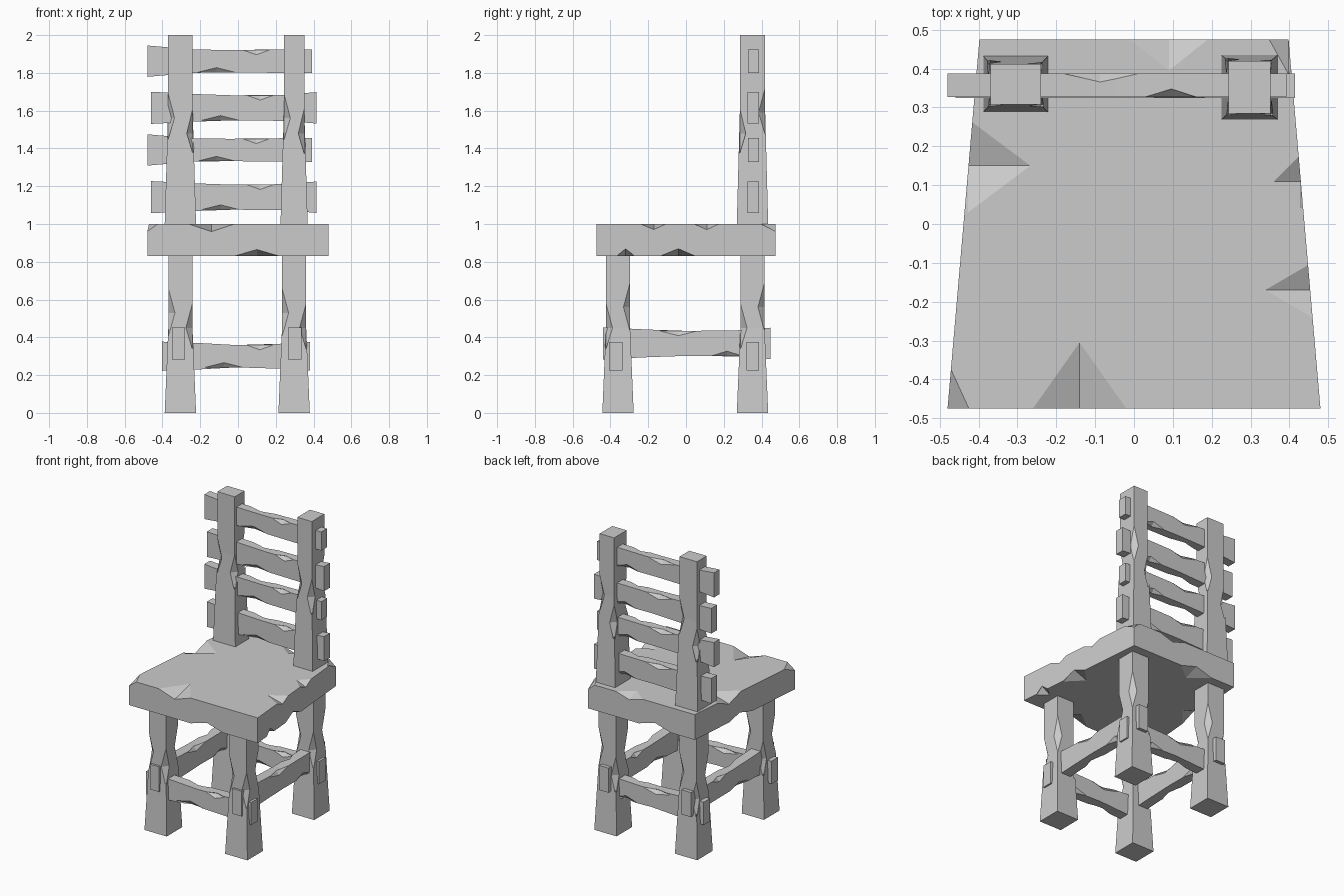
import bpy
import bmesh
from itertools import product
from mathutils import Vector

cube = bpy.data.objects.get("Cube")
if cube:
    bpy.data.objects.remove(cube, do_unlink=True)

grey = bpy.data.materials.new("plain_grey")
grey.use_nodes = True
COLOUR = (0.6, 0.6, 0.6, 1)
grey.diffuse_color = COLOUR
grey.node_tree.nodes["Principled BSDF"].inputs["Base Color"].default_value = COLOUR


def make_object(name, bm):
    bmesh.ops.recalc_face_normals(bm, faces=bm.faces)
    mesh = bpy.data.meshes.new(name)
    bm.to_mesh(mesh)
    bm.free()
    mesh.materials.append(grey)
    obj = bpy.data.objects.new(name, mesh)
    bpy.context.collection.objects.link(obj)
    return obj


def loft(name, axis, stations):
    """Beam along an axis from stations (position, u centre, v centre, u half, v half)."""
    bm = bmesh.new()
    rings = []
    for t, u, v, hu, hv in stations:
        ring = []
        for su, sv in ((-1, -1), (1, -1), (1, 1), (-1, 1)):
            co = [u + su * hu, v + sv * hv]
            co.insert(axis, t)
            ring.append(bm.verts.new(co))
        rings.append(ring)
    bm.faces.new(rings[0])
    bm.faces.new(rings[-1])
    for a, b in zip(rings, rings[1:]):
        for i in range(4):
            j = (i + 1) % 4
            bm.faces.new((a[i], a[j], b[j], b[i]))
    return make_object(name, bm)


def chip(obj, chips):
    """Cut faceted chips: octahedra given as (centre, radii) on the beam edges."""
    bm = bmesh.new()
    for centre, radii in chips:
        tip = {}
        for i, s in product(range(3), (-1, 1)):
            co = Vector(centre)
            co[i] += s * radii[i]
            tip[i, s] = bm.verts.new(co)
        for sx, sy, sz in product((-1, 1), repeat=3):
            bm.faces.new((tip[0, sx], tip[1, sy], tip[2, sz]))
    cutter = make_object("chip_cutter", bm)
    cutter.hide_render = True
    mod = obj.modifiers.new("chips", 'BOOLEAN')
    mod.operation = 'DIFFERENCE'
    mod.solver = 'EXACT'
    mod.use_self = True
    mod.object = cutter
    bpy.context.view_layer.update()
    result = bpy.data.meshes.new_from_object(
        obj.evaluated_get(bpy.context.evaluated_depsgraph_get()))
    obj.modifiers.clear()
    obj.data = result
    bpy.data.objects.remove(cutter, do_unlink=True)


def upright(name, x, y, z0, z1, waist, foot, top, chip_z):
    """Post with a flared foot, narrow above the waist, chipped corners."""
    post = loft(name, 2, [(z0, x, y, *foot), (waist, x, y, *top), (z1, x, y, *top)])
    shift = (0.06, -0.08, -0.02, 0.09)
    chip(post, [((x + sx * top[0], y + sy * top[1], chip_z + dz), (0.035, 0.035, 0.13))
                for (sx, sy), dz in zip(product((-1, 1), repeat=2), shift)])


def rail(name, axis, ends, side, z, thick, heights):
    """Slat waisted in the middle; heights are the half heights along it."""
    a, b = ends
    spots = [a, a + 0.27 * (b - a), (a + b) / 2, b - 0.2 * (b - a), b]
    slat = loft(name, axis, [(t, side, z, thick, h) for t, h in zip(spots, heights)])
    chips = []
    for f, sv, sz, length in ((0.42, -1, -1, 0.1), (0.74, 1, -1, 0.08),
                              (0.45, 1, 1, 0.1), (0.66, -1, 1, 0.07)):
        centre = [side + sv * thick, z + sz * heights[2]]
        centre.insert(axis, a + f * (b - a))
        radii = [0.022, 0.025]
        radii.insert(axis, length)
        chips.append((centre, radii))
    chip(slat, chips)


# Seat: trapezoid slab with chipped edges
TOP, UNDER = 1.0, 0.83
MID = (TOP + UNDER) / 2
seat = loft("seat", 1, [(-0.475, 0, MID, 0.48, 0.085), (0.475, 0, MID, 0.398, 0.085)])
chip(seat, [
    ((-0.14, -0.475, TOP), (0.12, 0.17, 0.04)),
    ((-0.48, -0.475, TOP), (0.055, 0.12, 0.04)),
    ((-0.427, 0.15, TOP), (0.16, 0.12, 0.045)),
    ((0.458, -0.17, TOP), (0.12, 0.07, 0.03)),
    ((0.43, 0.11, TOP), (0.07, 0.07, 0.03)),
    ((0.09, 0.475, TOP), (0.1, 0.08, 0.03)),
    ((0.398, 0.475, TOP), (0.05, 0.09, 0.04)),
    ((0.1, -0.475, UNDER), (0.12, 0.1, 0.035)),
    ((0.445, -0.04, UNDER), (0.1, 0.1, 0.04)),
    ((0.465, -0.32, UNDER), (0.06, 0.05, 0.04)),
    ((-0.445, 0.05, UNDER), (0.1, 0.12, 0.035)),
    ((-0.1, 0.475, UNDER), (0.12, 0.1, 0.035)),
])

# Legs
LEFT, RIGHT, FRONT, BACK = 0.297, -0.305, -0.36, 0.352
for side, x in (("left", LEFT), ("right", RIGHT)):
    for end, y in (("front", FRONT), ("back", BACK)):
        upright(f"{end}_{side}_leg", x, y, 0, UNDER, 0.45,
                (0.083, 0.083), (0.064, 0.064), 0.47)

# Back posts
upright("left_back_post", LEFT, BACK, TOP, 2, 1.6, (0.072, 0.083), (0.054, 0.067), 1.5)
upright("right_back_post", RIGHT, 0.36, TOP, 2, 1.6, (0.083, 0.072), (0.065, 0.052), 1.5)

# Back slats: two alternating shapes
ONE_FLARE = (0.083, 0.062, 0.059, 0.062, 0.063)
TWO_FLARES = (0.085, 0.073, 0.066, 0.069, 0.083)
for i, z in enumerate((1.862, 1.615, 1.392, 1.142)):
    if i % 2:
        rail(f"back_slat_{i + 1}", 0, (-0.46, 0.415), 0.356, z, 0.031, TWO_FLARES)
    else:
        rail(f"back_slat_{i + 1}", 0, (-0.48, 0.393), 0.357, z, 0.03, ONE_FLARE)

# Stretchers between the legs
STRETCH = (0.077, 0.069, 0.059, 0.066, 0.076)
rail("front_stretcher", 0, (-0.403, 0.382), -0.372, 0.3, 0.035, STRETCH)
rail("back_stretcher", 0, (-0.403, 0.382), 0.353, 0.3, 0.034, STRETCH)
rail("left_stretcher", 1, (-0.44, 0.447), 0.3, 0.368, 0.035, TWO_FLARES)
rail("right_stretcher", 1, (-0.44, 0.447), -0.315, 0.368, 0.035, TWO_FLARES)
